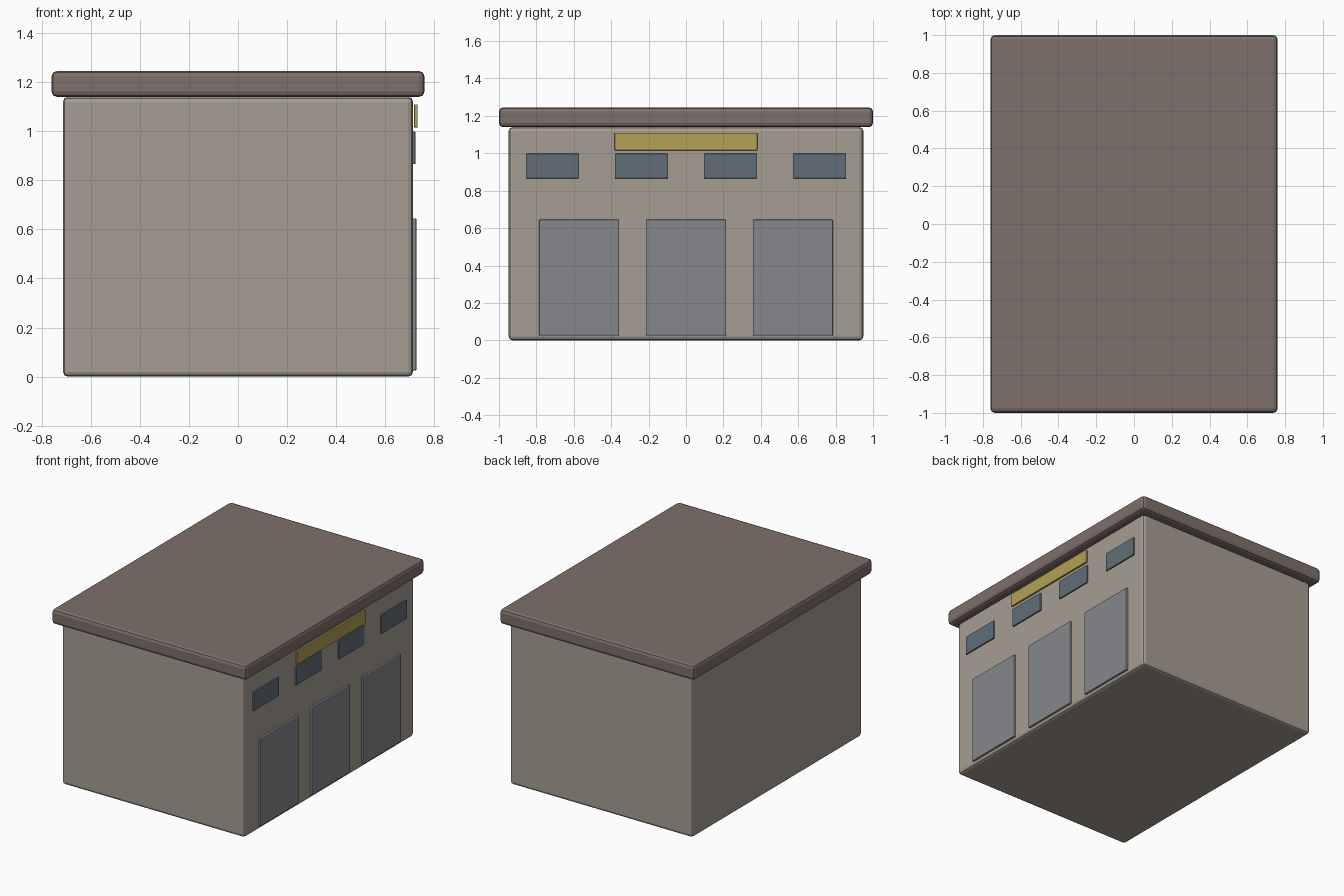
import bpy

if "Cube" in bpy.data.objects:
    bpy.data.objects.remove(bpy.data.objects["Cube"])


def material(name, rgb):
    m = bpy.data.materials.new(name)
    m.diffuse_color = (*rgb, 1)
    m.use_nodes = True
    m.node_tree.nodes["Principled BSDF"].inputs["Base Color"].default_value = m.diffuse_color
    return m


def box(name, x, y, z, mat, bevel, segments=2):
    """Bevelled box from (min, max) ranges on each axis."""
    bpy.ops.mesh.primitive_cube_add(size=1, location=[(r[0] + r[1]) / 2 for r in (x, y, z)])
    ob = bpy.context.object
    ob.name = name
    ob.scale = [r[1] - r[0] for r in (x, y, z)]
    bpy.ops.object.transform_apply(location=False, rotation=False, scale=True)
    mod = ob.modifiers.new("bevel", "BEVEL")
    mod.width = bevel
    mod.segments = segments
    ob.data.materials.append(mat)
    return ob


wall = material("wall", (0.38, 0.34, 0.29))
roof = material("roof", (0.21, 0.16, 0.145))
door = material("door", (0.24, 0.245, 0.26))
glass = material("glass", (0.12, 0.155, 0.19))
yellow = material("sign", (0.45, 0.36, 0.09))

# Main block and overhanging flat roof
box("building_body", (-0.713, 0.713), (-0.948, 0.948), (0, 1.14), wall, 0.02)
box("roof_slab", (-0.76, 0.76), (-1, 1), (1.14, 1.245), roof, 0.022)

# Three bay doors on the right side
for i, y in enumerate((-0.572, 0, 0.572)):
    box(f"bay_door_{i + 1}", (0.70, 0.727), (y - 0.214, y + 0.214), (0.025, 0.645), door, 0.005)

# Row of four high windows
for i, y in enumerate((-0.714, -0.238, 0.238, 0.714)):
    box(f"window_{i + 1}", (0.705, 0.723), (y - 0.142, y + 0.142), (0.866, 0.998), glass, 0.003)

# Blank sign board
box("sign_board", (0.718, 0.732), (-0.381, 0.381), (1.016, 1.109), yellow, 0.002)
